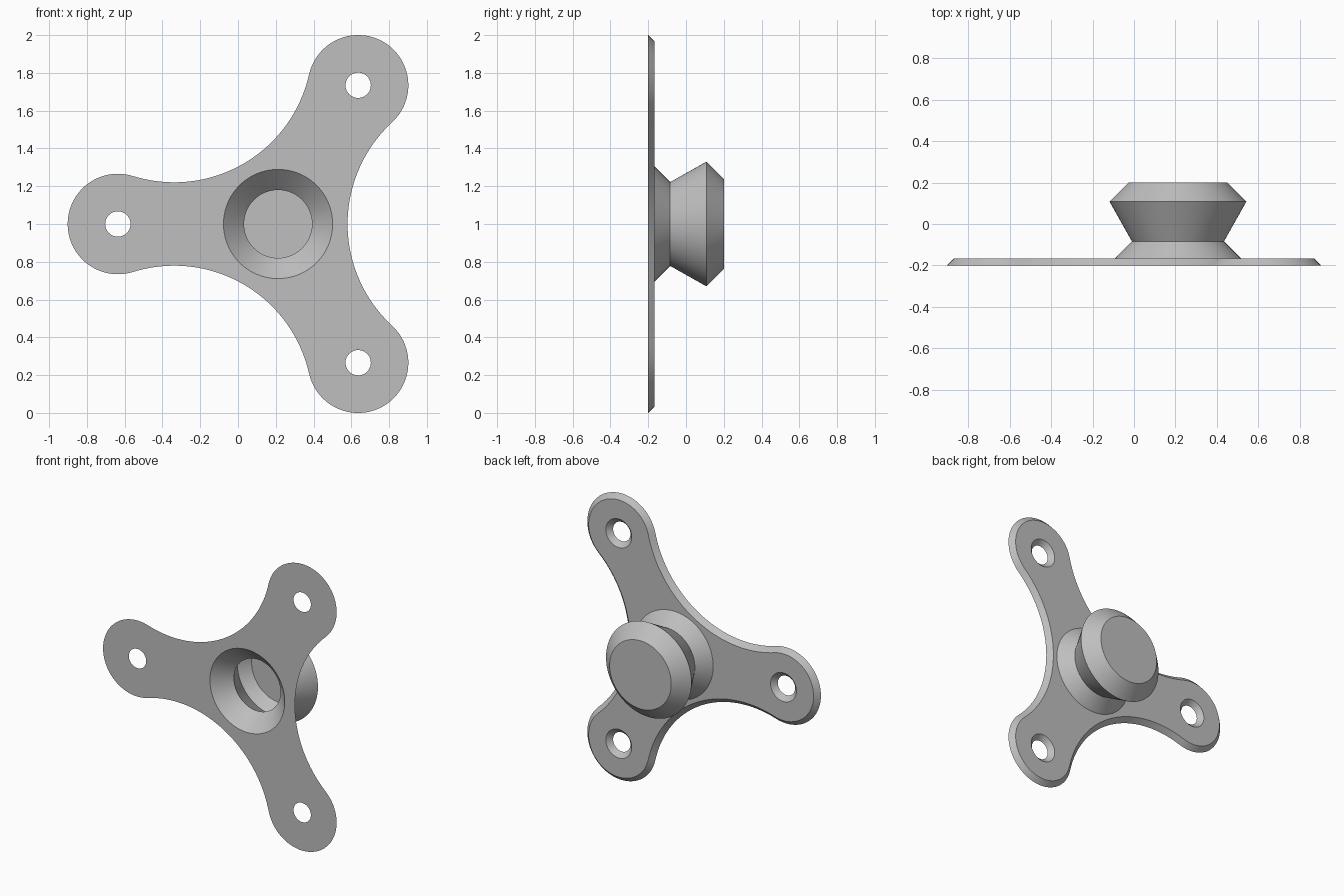
import bpy, bmesh
from math import radians, cos, sin, atan2, degrees, hypot

cube = bpy.data.objects.get("Cube")
if cube:
    bpy.data.objects.remove(cube, do_unlink=True)

# Main dimensions
CX, CZ = 0.212, 1.0          # hub axis
FRONT, T = -0.2, 0.033       # front plane and sheet thickness
BACK = FRONT + T
ARM, LOBE = 0.848, 0.266     # arm length and rounded end radius
VALLEY = 1.0997              # distance to the centres of the hollow arcs
HOLLOW = VALLEY - 0.368
SEG = 96

grey = bpy.data.materials.new("plain grey")
grey.use_nodes = True
colour = (0.52, 0.52, 0.52, 1)
grey.diffuse_color = colour
grey.node_tree.nodes["Principled BSDF"].inputs["Base Color"].default_value = colour


def polar(r, deg, origin=(CX, CZ)):
    return origin[0] + r * cos(radians(deg)), origin[1] + r * sin(radians(deg))


def arc(origin, r, start, end, n):
    return [polar(r, start + (end - start) * i / n, origin) for i in range(n)]


def circle(origin, r, n=SEG):
    return arc(origin, r, 0, 360, n)


def outline(inset):
    """Three rounded ends joined by tangent hollow arcs."""
    dx, dz = VALLEY * cos(radians(60)) - ARM, VALLEY * sin(radians(60))
    turn = degrees(atan2(dz, dx))
    pts = []
    for a in (60, 180, 300):
        pts += arc(polar(ARM, a), LOBE - inset, a - turn, a + turn, 40)
        pts += arc(polar(VALLEY, a + 60), HOLLOW + inset,
                   a + turn + 180, a + 300 - turn, 40)
    return pts


def loop(bm, pts, y):
    return [bm.verts.new((x, y, z)) for x, z in pts]


def strip(bm, a, b):
    for i in range(len(a)):
        j = (i + 1) % len(a)
        bm.faces.new((a[i], b[i], b[j], a[j]))


def fill(bm, loops, side):
    """Flat face with holes, turned towards side along y."""
    edges = []
    for l in loops:
        for i in range(len(l)):
            pair = (l[i - 1], l[i])
            edges.append(bm.edges.get(pair) or bm.edges.new(pair))
    made = bmesh.ops.triangle_fill(bm, edges=edges, use_beauty=True,
                                   normal=(0, side, 0))["geom"]
    for f in made:
        if isinstance(f, bmesh.types.BMFace):
            f.normal_update()
            if f.normal.y * side < 0:
                f.normal_flip()


def finish(bm, name):
    mesh = bpy.data.meshes.new(name)
    bm.to_mesh(mesh)
    bm.free()
    mesh.materials.append(grey)
    ob = bpy.data.objects.new(name, mesh)
    bpy.context.collection.objects.link(ob)
    bpy.ops.object.select_all(action='DESELECT')
    ob.select_set(True)
    bpy.context.view_layer.objects.active = ob
    bpy.ops.object.shade_smooth_by_angle(angle=radians(30))


# Three-armed plate with chamfered rim and countersunk holes
bm = bmesh.new()
front = [loop(bm, outline(0), FRONT)]
back = [loop(bm, outline(T), BACK)]
strip(bm, front[0], back[0])
for a in (60, 180, 300):
    centre = polar(ARM, a)
    front.append(loop(bm, circle(centre, 0.067, 48), FRONT))
    back.append(loop(bm, circle(centre, 0.067 + T, 48), BACK))
    strip(bm, back[-1], front[-1])
front.append(loop(bm, circle((CX, CZ), 0.289), FRONT))
back.append(loop(bm, circle((CX, CZ), 0.305), BACK))
fill(bm, front, -1)
fill(bm, back, 1)
finish(bm, "three_arm_plate")

# Hollow hub: outer skin front to back, then inner skin back to front
outer = [(0.305, BACK), (0.222, -0.084), (0.33, 0.108), (0.238, 0.2)]
inner = [(0.224, 0.167), (0.289, 0.102), (0.18, -0.091), (0.289, FRONT)]
bm = bmesh.new()
for profile in (outer, inner):
    rings = [loop(bm, circle((CX, CZ), r), y) for r, y in profile]
    for a, b in zip(rings, rings[1:]):
        strip(bm, a, b)
    if profile is outer:
        bm.faces.new(rings[-1][::-1])
    else:
        bm.faces.new(rings[0])
finish(bm, "hollow_hub")
